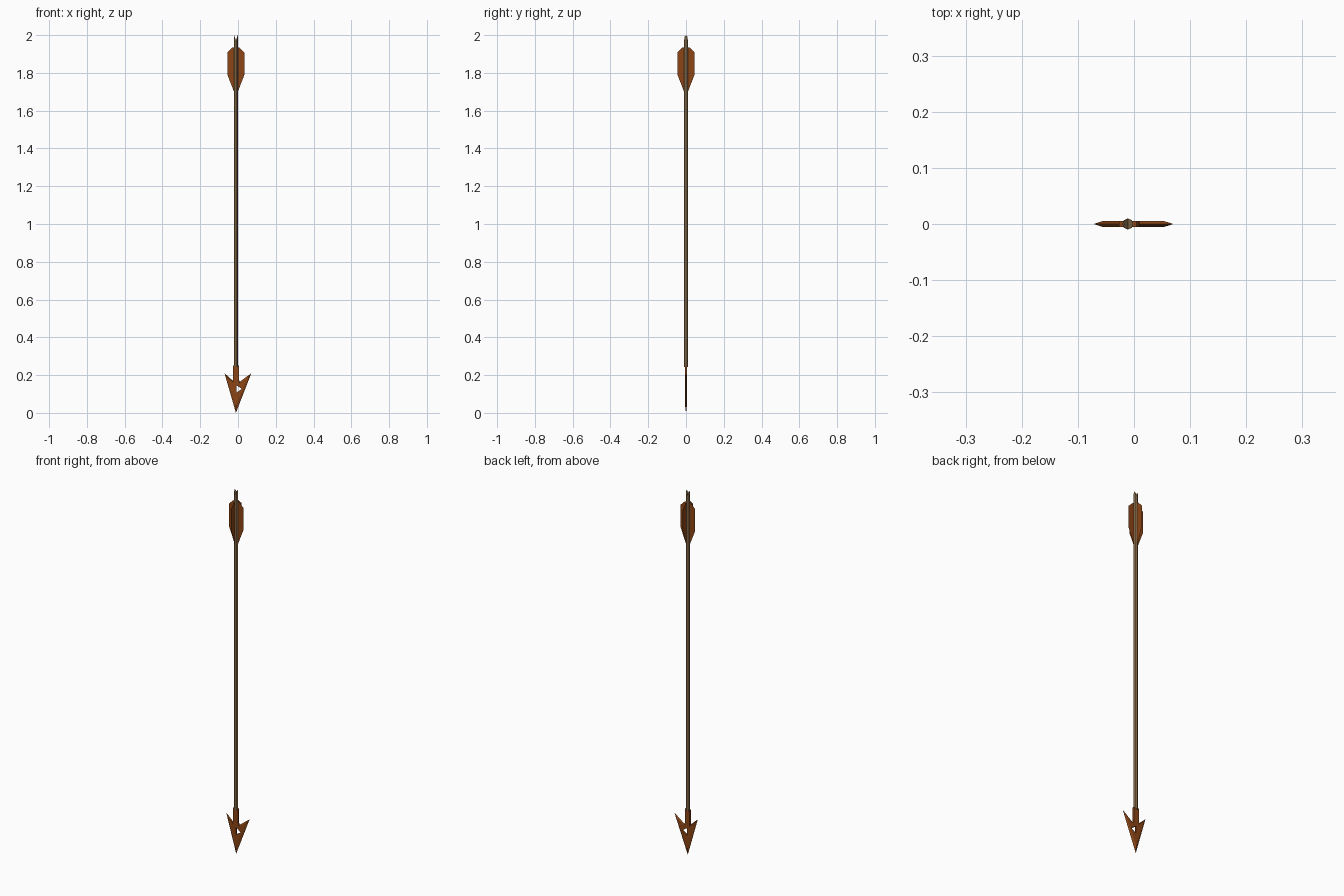
import bpy, bmesh, math

if "Cube" in bpy.data.objects:
    bpy.data.objects.remove(bpy.data.objects["Cube"])

CX = -0.011  # shaft axis


def material(name, col):
    m = bpy.data.materials.new(name)
    m.diffuse_color = (*col, 1)
    m.use_nodes = True
    m.node_tree.nodes["Principled BSDF"].inputs["Base Color"].default_value = m.diffuse_color
    return m


WOOD = material("shaft wood", (0.33, 0.2, 0.09))
RUST = material("rust brown", (0.26, 0.06, 0.008))


def finish(name, bm, mat, recalc=True):
    bmesh.ops.remove_doubles(bm, verts=bm.verts, dist=0.00005)
    if recalc:
        bmesh.ops.recalc_face_normals(bm, faces=bm.faces)
    me = bpy.data.meshes.new(name)
    bm.to_mesh(me)
    bm.free()
    me.materials.append(mat)
    ob = bpy.data.objects.new(name, me)
    bpy.context.collection.objects.link(ob)
    return ob


# Shaft: eight-sided rod with a V-shaped nock cut in its top
R = 0.0098
bm = bmesh.new()
angles = [i * math.pi / 4 for i in range(8)]
low = [bm.verts.new((CX + R * math.cos(a), R * math.sin(a), 0.243)) for a in angles]
top = [bm.verts.new((CX + R * math.cos(a), R * math.sin(a),
                     1.973 + 0.027 * abs(math.cos(a)))) for a in angles]
for i in range(8):
    j = (i + 1) % 8
    bm.faces.new((low[i], low[j], top[j], top[i]))
bm.faces.new(low[::-1])
bm.faces.new([top[i] for i in (6, 7, 0, 1, 2)])
bm.faces.new([top[i] for i in (2, 3, 4, 5, 6)])
finish("shaft", bm, WOOD)

# Fletching: four thin vanes around the shaft
VANE = [(0.005, 1.69), (0.012, 1.705), (0.045, 1.79), (0.045, 1.908),
        (0.018, 1.935), (0.005, 1.935)]
for k in range(4):
    c, s = math.cos(k * math.pi / 2), math.sin(k * math.pi / 2)
    bm = bmesh.new()
    bm.faces.new([bm.verts.new((CX + d * c, d * s, z)) for d, z in VANE])
    finish(f"vane_{k + 1}", bm, RUST, recalc=False)

# Arrowhead: flat barbed plate with sharpened edges, a tang and a chipped hole
T = 0.005
OUTER = [(CX, 0), (0.0705, 0.21), (0.010, 0.165), (0.005, 0.175), (0.005, 0.25),
         (-0.027, 0.25), (-0.027, 0.17), (-0.0715, 0.21)]
INNER = [(CX, 0.04), (0.054, 0.188), (0.010, 0.157), (0.004, 0.172), (0.004, 0.25),
         (-0.026, 0.25), (-0.026, 0.162), (-0.057, 0.19)]
HOLE = [(-0.009, 0.147), (-0.009, 0.107), (0.021, 0.127)]
bm = bmesh.new()
rim = [bm.verts.new((x, 0, z)) for x, z in OUTER]
holes = []
for y in (-T, T):
    inner = [bm.verts.new((x, y, z)) for x, z in INNER]
    hole = [bm.verts.new((x, y, z)) for x, z in HOLE]
    edges = [bm.edges.new((loop[i], loop[i - 1]))
             for loop in (inner, hole) for i in range(len(loop))]
    bmesh.ops.triangle_fill(bm, edges=edges, use_beauty=True, use_dissolve=False,
                            normal=(0, y / T, 0))
    for i in range(len(rim)):
        bm.faces.new((rim[i - 1], rim[i], inner[i], inner[i - 1]))
    holes.append(hole)
for i in range(3):
    bm.faces.new((holes[0][i - 1], holes[0][i], holes[1][i], holes[1][i - 1]))
finish("arrowhead", bm, RUST)
